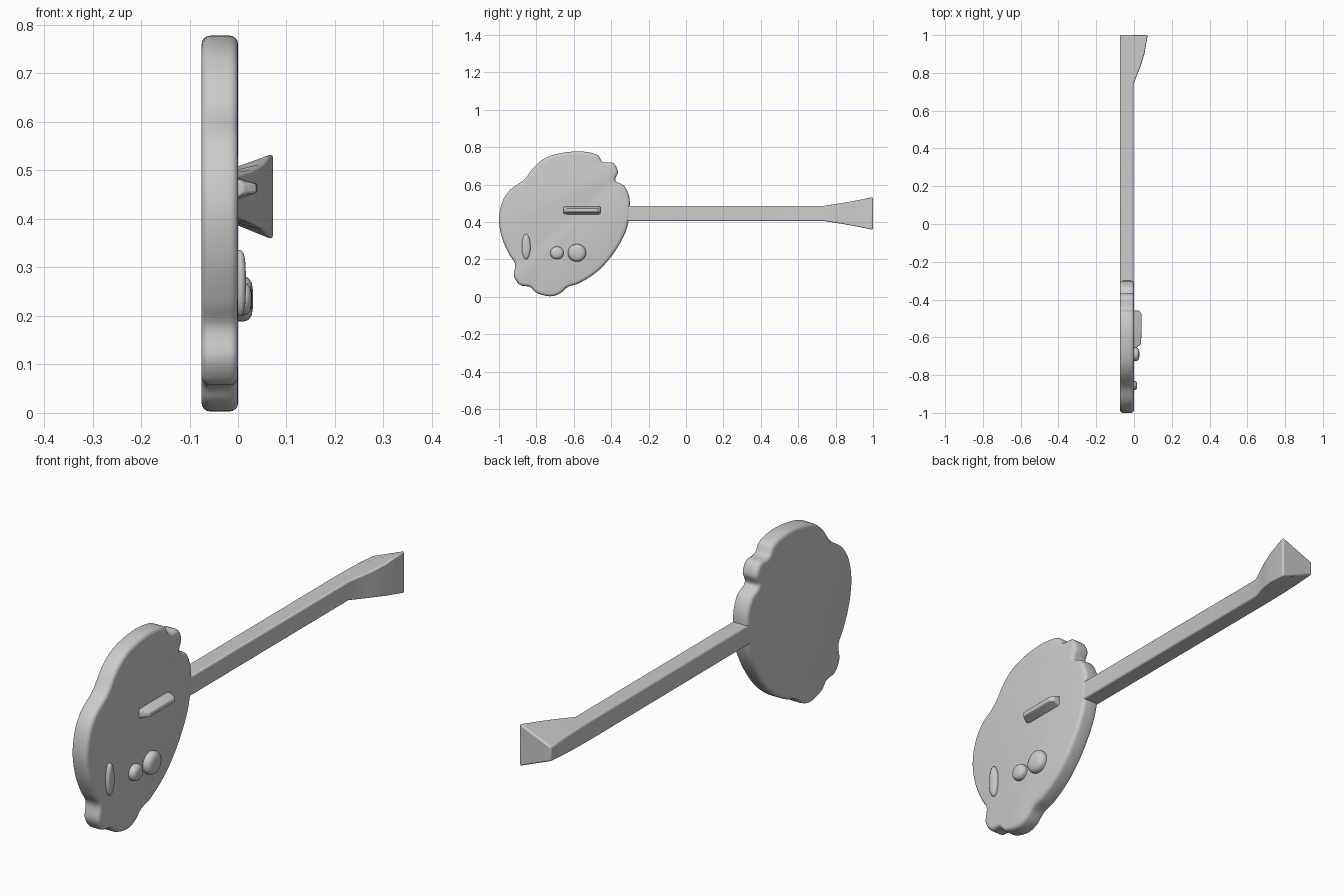
import bpy, bmesh, math
from mathutils import Vector

cube = bpy.data.objects.get("Cube")
if cube:
    bpy.data.objects.remove(cube, do_unlink=True)

grey = bpy.data.materials.new("plain grey")
grey.use_nodes = True
colour = (0.6, 0.6, 0.6, 1)
grey.diffuse_color = colour
grey.node_tree.nodes["Principled BSDF"].inputs["Base Color"].default_value = colour


def loft(name, rings, bevel=0.0, angle=40):
    """Skin a closed solid through rings of equal length."""
    bm = bmesh.new()
    loops = [[bm.verts.new(p) for p in ring] for ring in rings]
    n = len(loops[0])
    for a, b in zip(loops, loops[1:]):
        for i in range(n):
            j = (i + 1) % n
            bm.faces.new((a[i], a[j], b[j], b[i]))
    bm.faces.new(loops[0])
    bm.faces.new(loops[-1])
    bmesh.ops.recalc_face_normals(bm, faces=bm.faces)
    mesh = bpy.data.meshes.new(name)
    bm.to_mesh(mesh)
    bm.free()
    mesh.materials.append(grey)
    obj = bpy.data.objects.new(name, mesh)
    bpy.context.collection.objects.link(obj)
    if bevel:
        mod = obj.modifiers.new("soft edges", "BEVEL")
        mod.width = bevel
        mod.segments = 3
        mod.limit_method = "ANGLE"
        mod.angle_limit = math.radians(35)
    bpy.ops.object.select_all(action="DESELECT")
    obj.select_set(True)
    bpy.context.view_layer.objects.active = obj
    bpy.ops.object.shade_smooth_by_angle(angle=math.radians(angle))
    return obj


def smooth_closed(points, steps=5):
    """Closed spline through the points."""
    pts = [Vector(p) for p in points]
    n = len(pts)
    out = []
    for i in range(n):
        p0, p1, p2, p3 = (pts[(i + k) % n] for k in (-1, 0, 1, 2))
        for s in range(steps):
            t = s / steps
            out.append(0.5 * (2 * p1 + (p2 - p0) * t
                              + (2 * p0 - 5 * p1 + 4 * p2 - p3) * t * t
                              + (3 * p1 - p0 - 3 * p2 + p3) * t ** 3))
    return out


def inset(outline, d):
    """Move a clockwise (y, z) outline inward by d."""
    n = len(outline)
    out = []
    for i, p in enumerate(outline):
        t = (outline[(i + 1) % n] - outline[i - 1]).normalized()
        out.append(p + Vector((t.y, -t.x)) * d)
    return out


# Lobed flat body: (y, z) outline, clockwise from the top
BACK, FACE, ROUND = -0.075, 0.0, 0.017
outline = smooth_closed([
    (-.556, .777), (-.476, .76), (-.445, .722), (-.388, .714), (-.364, .668),
    (-.378, .622), (-.332, .594), (-.305, .54), (-.30, .48), (-.305, .412),
    (-.332, .326), (-.396, .22), (-.476, .134), (-.567, .075), (-.631, .053),
    (-.674, .018), (-.727, .003), (-.797, .02), (-.834, .053), (-.888, .064),
    (-.92, .112), (-.914, .176), (-.947, .23), (-.984, .316), (-1, .412),
    (-.984, .503), (-.941, .572), (-.866, .626), (-.807, .70), (-.738, .749),
    (-.647, .772)])
arc = [math.radians(a) for a in (0, 22.5, 45, 67.5, 90)]
profile = [(BACK + ROUND * (1 - math.sin(a)), ROUND * (1 - math.cos(a))) for a in reversed(arc)]
profile += [(FACE - ROUND * (1 - math.sin(a)), ROUND * (1 - math.cos(a))) for a in arc]
loft("body", [[(x, p.x, p.y) for p in inset(outline, d)] for x, d in profile])

# Neck flaring into a wedge-shaped headstock:
# (y, front x, half height at back, half height at front)
sections = [(-.34, -.003, .041, .041), (.74, -.003, .041, .041), (.83, .033, .039, .056),
            (.90, .055, .036, .069), (1.0, .073, .029, .09)]
MID = .446
loft("neck_and_headstock",
     [[(BACK, y, MID - hb), (BACK, y, MID + hb), (xf, y, MID + hf), (xf, y, MID - hf)]
      for y, xf, hb, hf in sections], bevel=.007)

# Ridge-shaped bridge with sloping ends
loft("bridge",
     [[(-.01, y, .438), (-.01, y, .487), (h, y, .472), (h, y, .454)]
      for y, h in ((-.655, .012), (-.635, .038), (-.475, .04), (-.458, .025))], bevel=.004)


def dome(name, y, z, ry, rz, height):
    """Low rounded button on the face of the body."""
    rings = []
    for x, s in ((-.01, .96), (height * .35, 1), (height * .7, .92), (height * .92, .7), (height, .35)):
        rings.append([(x, y + ry * s * math.cos(a), z + rz * s * math.sin(a))
                      for a in (math.tau * i / 28 for i in range(28))])
    loft(name, rings, angle=60)


# Controls on the face
dome("large_knob", -.583, .235, .049, .047, .031)
dome("small_knob", -.69, .235, .036, .034, .028)
dome("switch_plate", -.855, .268, .023, .068, .016)
